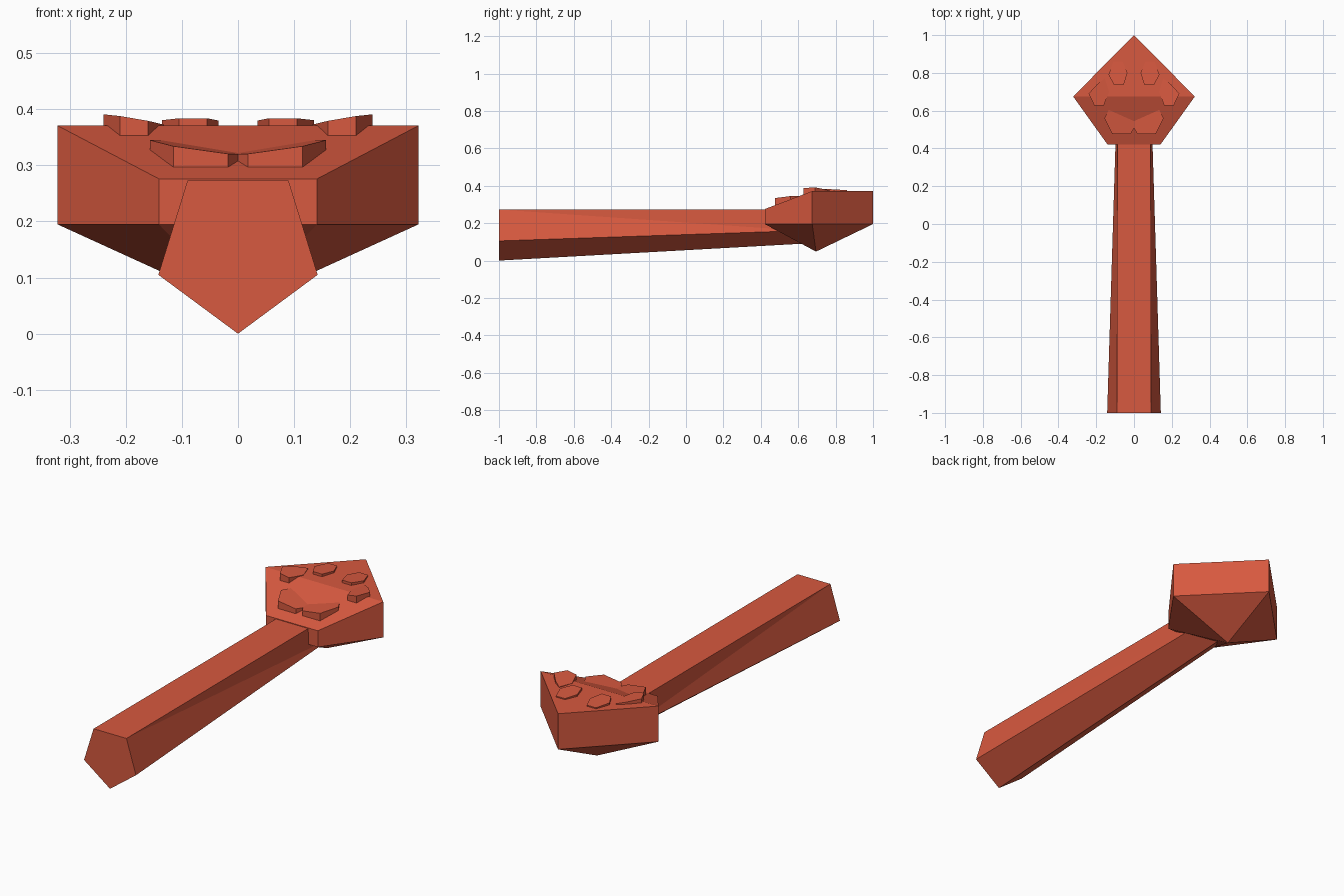
import bpy, bmesh

if "Cube" in bpy.data.objects:
    bpy.data.objects.remove(bpy.data.objects["Cube"])

mat = bpy.data.materials.new("red_clay")
mat.diffuse_color = (0.68, 0.10, 0.05, 1)
mat.use_nodes = True
mat.node_tree.nodes["Principled BSDF"].inputs["Base Color"].default_value = mat.diffuse_color


def loft(name, rings, apex=None):
    """Skin matching rings; cap the first, and cap or point the last."""
    bm = bmesh.new()
    loops = [[bm.verts.new(p) for p in r] for r in rings]
    n = len(loops[0])
    for a, b in zip(loops, loops[1:]):
        for i in range(n):
            j = (i + 1) % n
            bm.faces.new((a[i], a[j], b[j], b[i]))
    bm.faces.new(loops[0])
    if apex:
        tip = bm.verts.new(apex)
        for i in range(n):
            bm.faces.new((loops[-1][i], loops[-1][(i + 1) % n], tip))
    else:
        bm.faces.new(loops[-1])
    # split the bent top so that it creases across the widest line
    bmesh.ops.connect_verts_nonplanar(bm, angle_limit=0.02, faces=bm.faces[:])
    bmesh.ops.recalc_face_normals(bm, faces=bm.faces[:])
    me = bpy.data.meshes.new(name)
    bm.to_mesh(me)
    bm.free()
    ob = bpy.data.objects.new(name, me)
    bpy.context.collection.objects.link(ob)
    me.materials.append(mat)
    return ob


def leg_ring(y, top_x, mid_x, mid_z, low_z):
    return [(-top_x, y, 0.273), (top_x, y, 0.273), (mid_x, y, mid_z),
            (0, y, low_z), (-mid_x, y, mid_z)]


# Long five-sided leg
loft("leg", [leg_ring(-1, 0.09, 0.142, 0.105, 0.0),
             leg_ring(0.62, 0.088, 0.092, 0.16, 0.09)])

# Paw block: flat front, sloped rear, pointed underside
outline = [(0, 1), (0.322, 0.675), (0.141, 0.422),
           (-0.141, 0.422), (-0.322, 0.675)]
top = [(x, y, 0.276 if y < 0.5 else 0.371) for x, y in outline]
loft("paw", [top, [(x, y, 0.195) for x, y in outline]], (0, 0.695, 0.048))


def pad(name, outline, base, slope_x, slope_y, side, depth=0.06):
    """Faceted pad with a tilted top, sunk into the paw."""
    x0, y0 = outline[0]
    pts = [(side * x, y, base + slope_x * (x - x0) + slope_y * (y - y0))
           for x, y in outline]
    loft(name, [pts, [(x, y, z - depth) for x, y, z in pts]])


inner_toe = [(0.035, 0.80), (0.055, 0.735), (0.105, 0.735),
             (0.135, 0.79), (0.11, 0.86), (0.06, 0.86)]
outer_toe = [(0.24, 0.69), (0.21, 0.627), (0.16, 0.627),
             (0.132, 0.70), (0.155, 0.77), (0.195, 0.74)]
heel_lobe = [(0.157, 0.56), (0.115, 0.477), (0.018, 0.477),
             (-0.008, 0.52), (0.02, 0.60), (0.13, 0.61)]

# Toe and heel pads on both sides
for side, label in ((1, "right"), (-1, "left")):
    pad("inner_toe_" + label, inner_toe, 0.380, 0.0, -0.06, side)
    pad("outer_toe_" + label, outer_toe, 0.391, 0.17, -0.03, side)
    pad("heel_pad_" + label, heel_lobe, 0.345, 0.14, 0.06, side)
